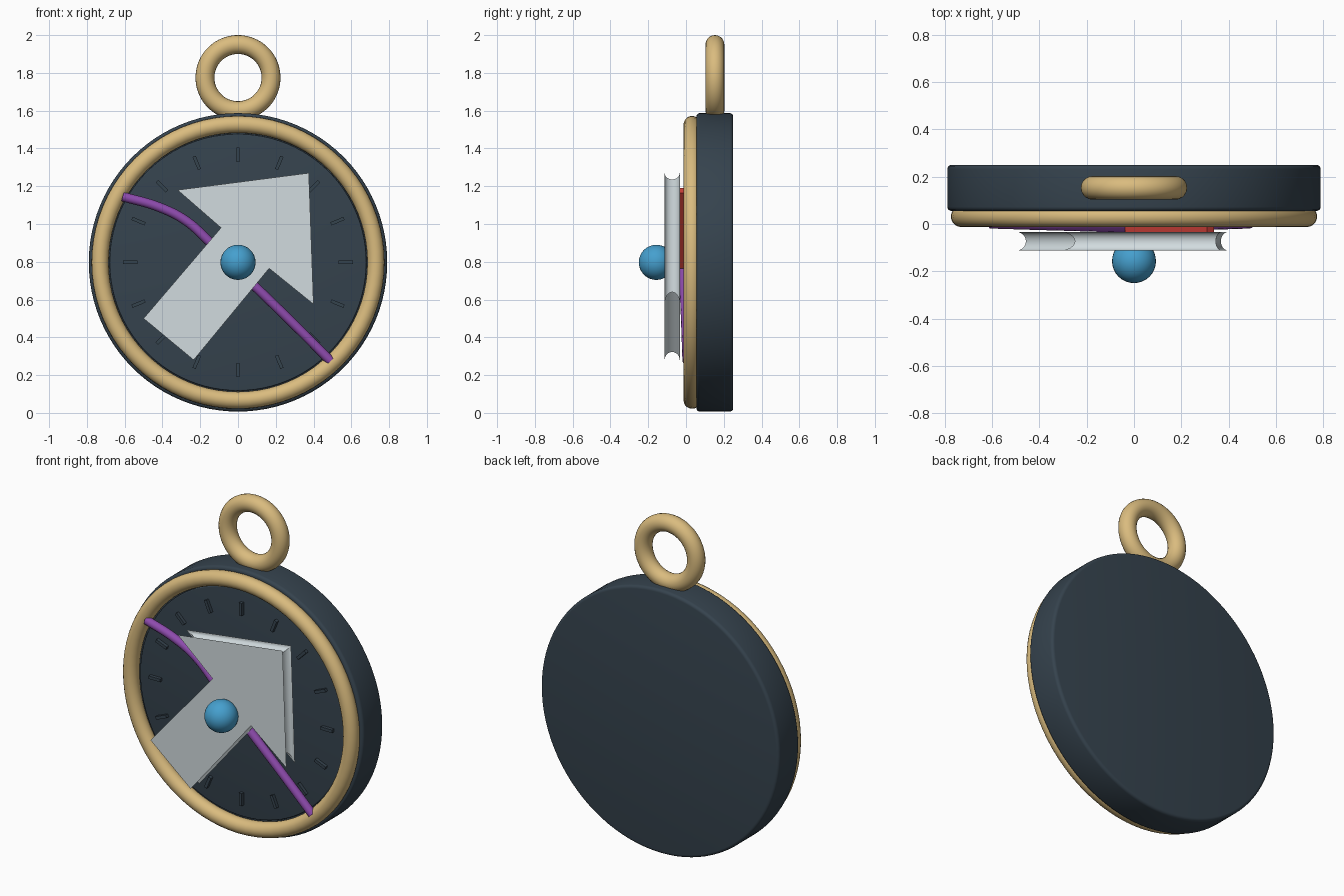
import bpy, bmesh, math
from mathutils import Vector, Matrix

if "Cube" in bpy.data.objects:
    bpy.data.objects.remove(bpy.data.objects["Cube"])

CZ = 0.797  # height of the dial centre


def material(name, rgb):
    m = bpy.data.materials.new(name)
    m.diffuse_color = (*rgb, 1)
    m.use_nodes = True
    m.node_tree.nodes["Principled BSDF"].inputs["Base Color"].default_value = m.diffuse_color
    return m


DARK = material("dark_slate", (0.036, 0.056, 0.076))
GOLD = material("gold", (0.70, 0.50, 0.21))
SILVER = material("silver", (0.64, 0.71, 0.735))
PURPLE = material("purple", (0.27, 0.07, 0.42))
RED = material("red", (0.60, 0.05, 0.04))
BLUE = material("blue", (0.06, 0.35, 0.62))


def finish(ob, name, mat, angle=35):
    ob.name = name
    ob.data.materials.clear()
    ob.data.materials.append(mat)
    bpy.ops.object.select_all(action='DESELECT')
    ob.select_set(True)
    bpy.context.view_layer.objects.active = ob
    if angle:
        bpy.ops.object.shade_smooth_by_angle(angle=math.radians(angle))
    return ob


def from_bmesh(bm, name, mat, angle=35):
    bmesh.ops.recalc_face_normals(bm, faces=bm.faces)
    me = bpy.data.meshes.new(name)
    bm.to_mesh(me)
    bm.free()
    ob = bpy.data.objects.new(name, me)
    bpy.context.collection.objects.link(ob)
    return finish(ob, name, mat, angle)


def disc(name, mat, radius, y0, y1, bevel):
    """Round slab facing the front, lathed with rounded rims."""
    prof = [(0, y0)]
    n = 4
    for k in range(n + 1):
        a = math.pi / 2 * k / n
        prof.append((radius - bevel + bevel * math.sin(a), y0 + bevel - bevel * math.cos(a)))
    for k in range(n + 1):
        a = math.pi / 2 * k / n
        prof.append((radius - bevel + bevel * math.cos(a), y1 - bevel + bevel * math.sin(a)))
    prof.append((0, y1))
    bm = bmesh.new()
    vs = [bm.verts.new((r, y, CZ)) for r, y in prof]
    es = [bm.edges.new(p) for p in zip(vs, vs[1:])]
    bmesh.ops.spin(bm, geom=vs + es, cent=(0, 0, CZ), axis=(0, 1, 0),
                   angle=math.tau, steps=96)
    bmesh.ops.remove_doubles(bm, verts=bm.verts, dist=1e-5)
    return from_bmesh(bm, name, mat)


def ring(name, major, minor, y, z):
    bpy.ops.mesh.primitive_torus_add(major_radius=major, minor_radius=minor,
                                     major_segments=80, minor_segments=20,
                                     location=(0, y, z), rotation=(math.pi / 2, 0, 0))
    return finish(bpy.context.object, name, GOLD, 60)


def inset(pts, d):
    """Mitred inward offset of a clockwise outline."""
    out = []
    for i, p in enumerate(pts):
        a = (p - pts[i - 1]).normalized()
        b = (pts[(i + 1) % len(pts)] - p).normalized()
        na, nb = Vector((a.y, -a.x)), Vector((b.y, -b.x))
        out.append(p + (na + nb) * d / (1 + na.dot(nb)))
    return out


def stack(name, mat, layers):
    """Join matching outlines, given as (y, points), into a closed solid."""
    bm = bmesh.new()
    loops = [[bm.verts.new((p.x, y, p.y)) for p in pts] for y, pts in layers]
    for lo, hi in zip(loops, loops[1:]):
        for i in range(len(lo)):
            bm.faces.new((lo[i - 1], lo[i], hi[i], hi[i - 1]))
    bm.faces.new(loops[0])
    bm.faces.new(loops[-1])
    return from_bmesh(bm, name, mat)


# Case, dial, bezel and hanging ring
disc("case", DARK, 0.79, 0.055, 0.25, 0.018)
disc("dial", DARK, 0.68, 0.042, 0.07, 0.006)
ring("bezel", 0.73, 0.045, 0.032, CZ)
ring("hanging_ring", 0.175, 0.05, 0.153, 1.775)

# Hour marks around the dial
bm = bmesh.new()
for i in range(16):
    m = (Matrix.Translation((0, 0.037, CZ)) @ Matrix.Rotation(math.tau * i / 16, 4, 'Y')
         @ Matrix.Translation((0, 0, 0.57)) @ Matrix.Diagonal((0.018, 0.03, 0.075, 1)))
    bmesh.ops.create_cube(bm, size=1, matrix=m)
from_bmesh(bm, "dial_marks", DARK, 0)

# Arrow plate with hollowed edges
arrow = [Vector(p) for p in ((-0.32, 1.18), (0.375, 1.27), (0.40, 0.575), (0.165, 0.765),
                             (-0.235, 0.28), (-0.50, 0.50), (-0.09, 0.98))]
layers = []
for k in range(13):
    t = -math.cos(math.pi * k / 12)
    layers.append((-0.073 + 0.04 * t, inset(arrow, 0.03 * math.sqrt(max(0, 1 - t * t)))))
stack("arrow", SILVER, layers)

# Needle lying behind the arrow
along = Vector((math.cos(math.radians(49.6)), math.sin(math.radians(49.6))))
side = Vector((along.y, -along.x))
mid = Vector((0, CZ))
blade = [mid - side * 0.05, mid + along * 0.5 - side * 0.02,
         mid + along * 0.5 + side * 0.02, mid + side * 0.05]
stack("needle", RED, [(-0.036, blade), (-0.008, blade)])

# Curved band crossing the dial
cu = bpy.data.curves.new("band", 'CURVE')
cu.dimensions = '3D'
cu.bevel_depth = 0.025
cu.bevel_resolution = 4
cu.resolution_u = 8
cu.use_fill_caps = True
path = [(-0.61, 0.006, 1.145), (-0.42, 0.0, 1.09), (-0.28, -0.004, 1.02), (-0.15, -0.008, 0.905),
        (-0.02, -0.01, 0.775), (0.10, -0.008, 0.66), (0.29, -0.001, 0.475), (0.49, 0.006, 0.275)]
sp = cu.splines.new('BEZIER')
sp.bezier_points.add(len(path) - 1)
for bp, co in zip(sp.bezier_points, path):
    bp.co = co
    bp.handle_left_type = bp.handle_right_type = 'AUTO'
band = bpy.data.objects.new("band", cu)
bpy.context.collection.objects.link(band)
bpy.context.view_layer.objects.active = band
bpy.ops.object.select_all(action='DESELECT')
band.select_set(True)
bpy.ops.object.convert(target='MESH')
finish(bpy.context.object, "band", PURPLE, 50)

# Centre ball
bpy.ops.mesh.primitive_uv_sphere_add(segments=32, ring_count=16, radius=0.093,
                                     location=(0, -0.157, CZ))
finish(bpy.context.object, "centre_ball", BLUE, 60)
